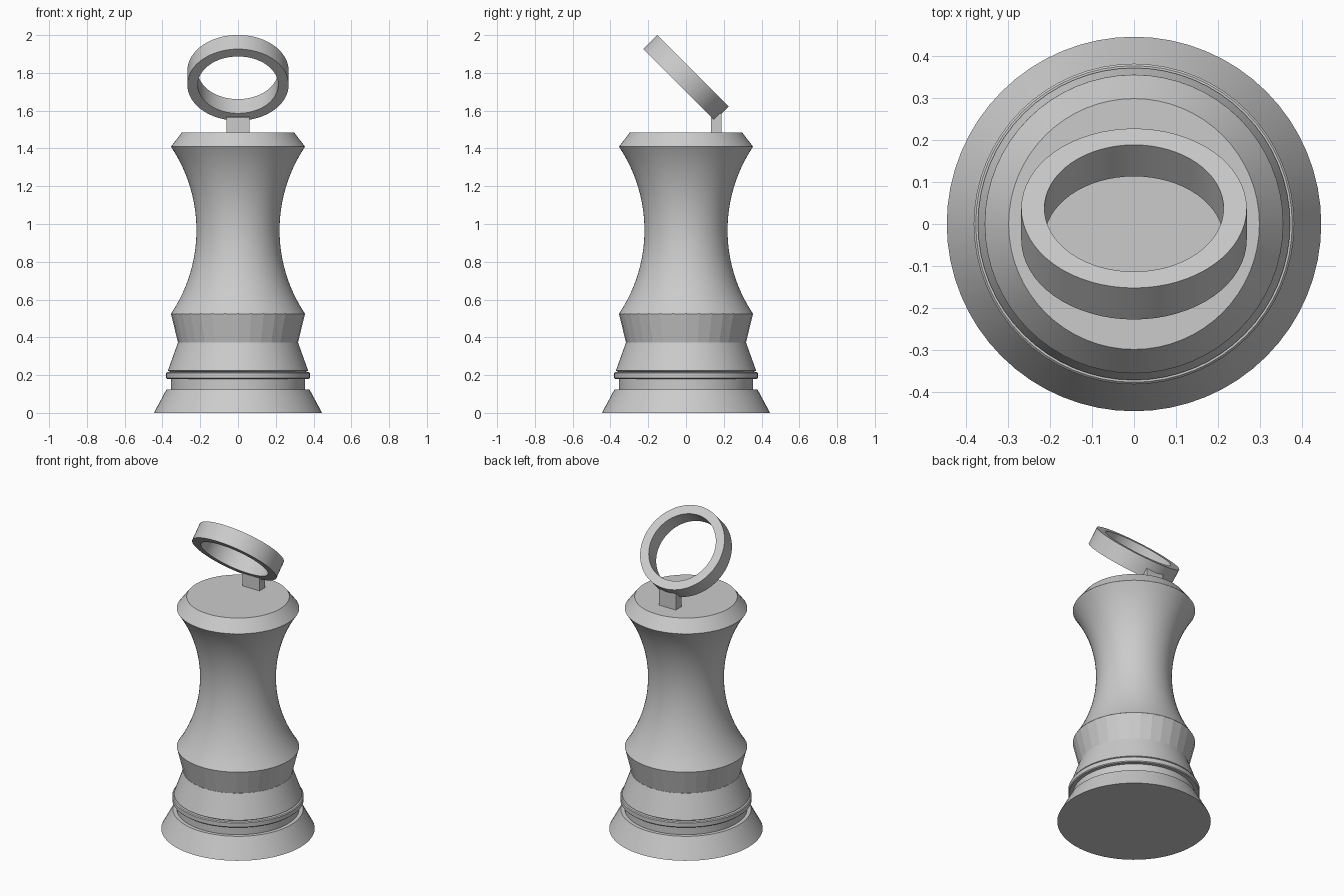
import bpy, bmesh, math

if "Cube" in bpy.data.objects:
    bpy.data.objects.remove(bpy.data.objects["Cube"])

grey = bpy.data.materials.new("plain grey")
grey.diffuse_color = (0.6, 0.6, 0.6, 1)
grey.use_nodes = True
grey.node_tree.nodes["Principled BSDF"].inputs["Base Color"].default_value = grey.diffuse_color


def make_object(name, bm, smooth=True):
    bmesh.ops.recalc_face_normals(bm, faces=bm.faces)
    mesh = bpy.data.meshes.new(name)
    bm.to_mesh(mesh)
    bm.free()
    mesh.materials.append(grey)
    ob = bpy.data.objects.new(name, mesh)
    bpy.context.collection.objects.link(ob)
    if smooth:
        bpy.ops.object.select_all(action='DESELECT')
        ob.select_set(True)
        bpy.context.view_layer.objects.active = ob
        bpy.ops.object.shade_smooth_by_angle(angle=math.radians(25))
    return ob


def lathe(name, profile, sides=64, closed=False, smooth=True):
    """Spin (radius, z) points; capped ends unless the profile is closed."""
    bm = bmesh.new()
    rings = [[bm.verts.new((r * math.cos(math.tau * i / sides),
                            r * math.sin(math.tau * i / sides), z))
              for i in range(sides)] for r, z in profile]
    pairs = list(zip(rings, rings[1:]))
    if closed:
        pairs.append((rings[-1], rings[0]))
    else:
        bm.faces.new(rings[0])
        bm.faces.new(rings[-1])
    for a, b in pairs:
        for i in range(sides):
            j = (i + 1) % sides
            bm.faces.new((a[i], a[j], b[j], b[i]))
    return make_object(name, bm, smooth)


# Flared foot and the neck above it
lathe("foot", [(0.445, 0), (0.378, 0.125)])
lathe("foot_neck", [(0.355, 0.12), (0.355, 0.22)])

# Thin collar and tapered skirt
lathe("collar", [(0.376, 0.18), (0.381, 0.185), (0.381, 0.211), (0.376, 0.216)])
lathe("skirt", [(0.371, 0.224), (0.318, 0.372)])
lathe("skirt_underside", [(0.355, 0.215), (0.371, 0.224)])

# Faceted band
lathe("faceted_band", [(0.317, 0.37), (0.355, 0.525)], sides=32, smooth=False)

# Waisted body: circular arc between two equal rims, then a bevelled cap
R, mid, half, waist = 0.793, 0.967, 0.4425, 0.22
body = []
for i in range(25):
    d = -half + 2 * half * i / 24
    body.append((waist + R - math.sqrt(R * R - d * d), mid + d))
lathe("waisted_body", body)
lathe("cap", [(0.355, 1.409), (0.298, 1.484)])

# Stem holding the loop, its top sloping up toward the back
bm = bmesh.new()
bmesh.ops.create_cube(bm, size=1)
for v in bm.verts:
    back = v.co.y > 0
    top = (1.588 if back else 1.565)
    v.co = (0.06 if v.co.x > 0 else -0.06, 0.188 if back else 0.133,
            top if v.co.z > 0 else 1.475)
make_object("loop_stem", bm, smooth=False)

# Tilted loop
loop = lathe("top_loop", [(0.268, -0.053), (0.268, 0.053),
                          (0.213, 0.053), (0.213, -0.053)], closed=True)
loop.rotation_euler = (math.radians(-45), 0, 0)
loop.location = (0, 0, 1.774)
